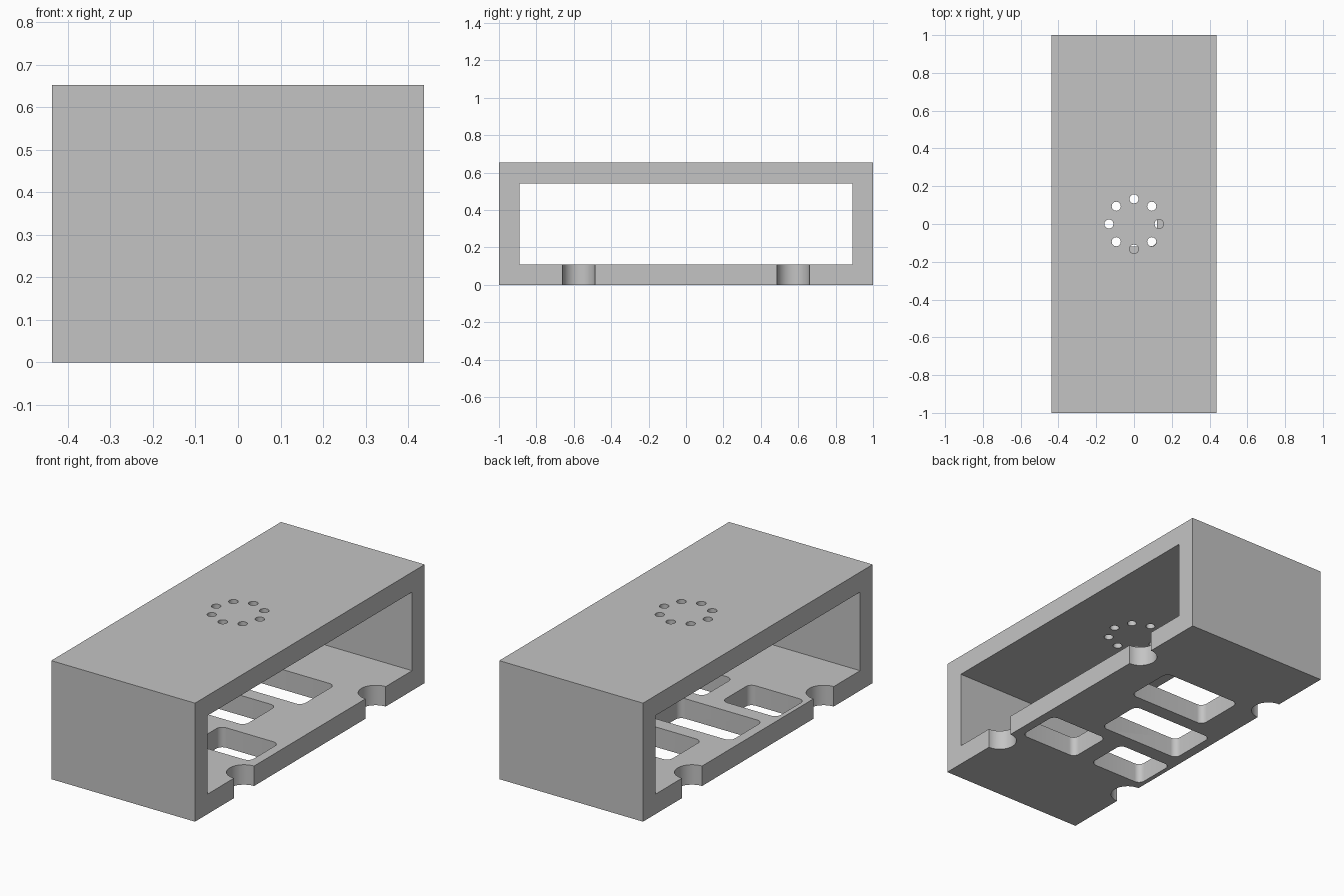
import bpy
import bmesh
from math import sin, cos, pi, radians

HX, HY, HZ, WALL = 0.438, 1.0, 0.653, 0.11

if "Cube" in bpy.data.objects:
    bpy.data.objects.remove(bpy.data.objects["Cube"], do_unlink=True)

grey = bpy.data.materials.new("plain grey")
grey.use_nodes = True
colour = (0.55, 0.55, 0.55, 1)
grey.diffuse_color = colour
grey.node_tree.nodes["Principled BSDF"].inputs["Base Color"].default_value = colour


def prism(name, outline, z0, z1):
    """Extrude a counter-clockwise xy outline from z0 to z1."""
    bm = bmesh.new()
    face = bm.faces.new([bm.verts.new((x, y, z0)) for x, y in outline])
    top = bmesh.ops.extrude_face_region(bm, geom=[face])["geom"]
    for v in top:
        if isinstance(v, bmesh.types.BMVert):
            v.co.z = z1
    bmesh.ops.recalc_face_normals(bm, faces=bm.faces)
    mesh = bpy.data.meshes.new(name)
    bm.to_mesh(mesh)
    bm.free()
    mesh.materials.append(grey)
    obj = bpy.data.objects.new(name, mesh)
    bpy.context.collection.objects.link(obj)
    return obj


def circle(cx, cy, r, n):
    return [(cx + r * cos(2 * pi * i / n), cy + r * sin(2 * pi * i / n)) for i in range(n)]


def rounded(x0, x1, y0, y1, r=0.035, n=8):
    """Rectangle with rounded corners; r = 0 gives a plain one."""
    if r == 0:
        return [(x0, y0), (x1, y0), (x1, y1), (x0, y1)]
    pts = []
    corners = [(x1 - r, y1 - r), (x0 + r, y1 - r), (x0 + r, y0 + r), (x1 - r, y0 + r)]
    for q, (cx, cy) in enumerate(corners):
        for i in range(n + 1):
            a = (q + i / n) * pi / 2
            pts.append((cx + r * cos(a), cy + r * sin(a)))
    return pts


# Outer casing
casing = prism("casing", rounded(-HX, HX, -HY, HY, 0), 0, HZ)

# Tunnel open on both long sides
cutters = [prism("tunnel_cutter", rounded(-1, 1, WALL - HY, HY - WALL, 0), WALL, HZ - WALL)]

# Windows in the floor
windows = [
    (0.03, 0.387, -0.45, -0.195),
    (-0.413, -0.078, -0.445, -0.2),
    (-0.385, 0.122, -0.118, 0.16),
    (-0.265, 0.22, 0.24, 0.53),
]
for w in windows:
    cutters.append(prism("window_cutter", rounded(*w), -0.1, 0.3))

# Half-round notches along the floor edges
for sx in (-1, 1):
    for sy in (-1, 1):
        cutters.append(prism("notch_cutter", circle(sx * HX, sy * 0.573, 0.0875, 48), -0.1, 0.3))

# Ring of small holes through the roof
for i in range(8):
    a = i * pi / 4
    cutters.append(prism("roof_hole_cutter", circle(0.133 * cos(a), 0.133 * sin(a), 0.024, 24), 0.4, 0.8))

# Carve the casing, then discard the cutters
bpy.context.view_layer.objects.active = casing
casing.select_set(True)
for c in cutters:
    c.hide_render = True
    mod = casing.modifiers.new("carve", "BOOLEAN")
    mod.operation = "DIFFERENCE"
    mod.solver = "EXACT"
    mod.object = c
    bpy.ops.object.modifier_apply(modifier=mod.name)
    bpy.data.objects.remove(c, do_unlink=True)

bpy.ops.object.shade_smooth_by_angle(angle=radians(30))
